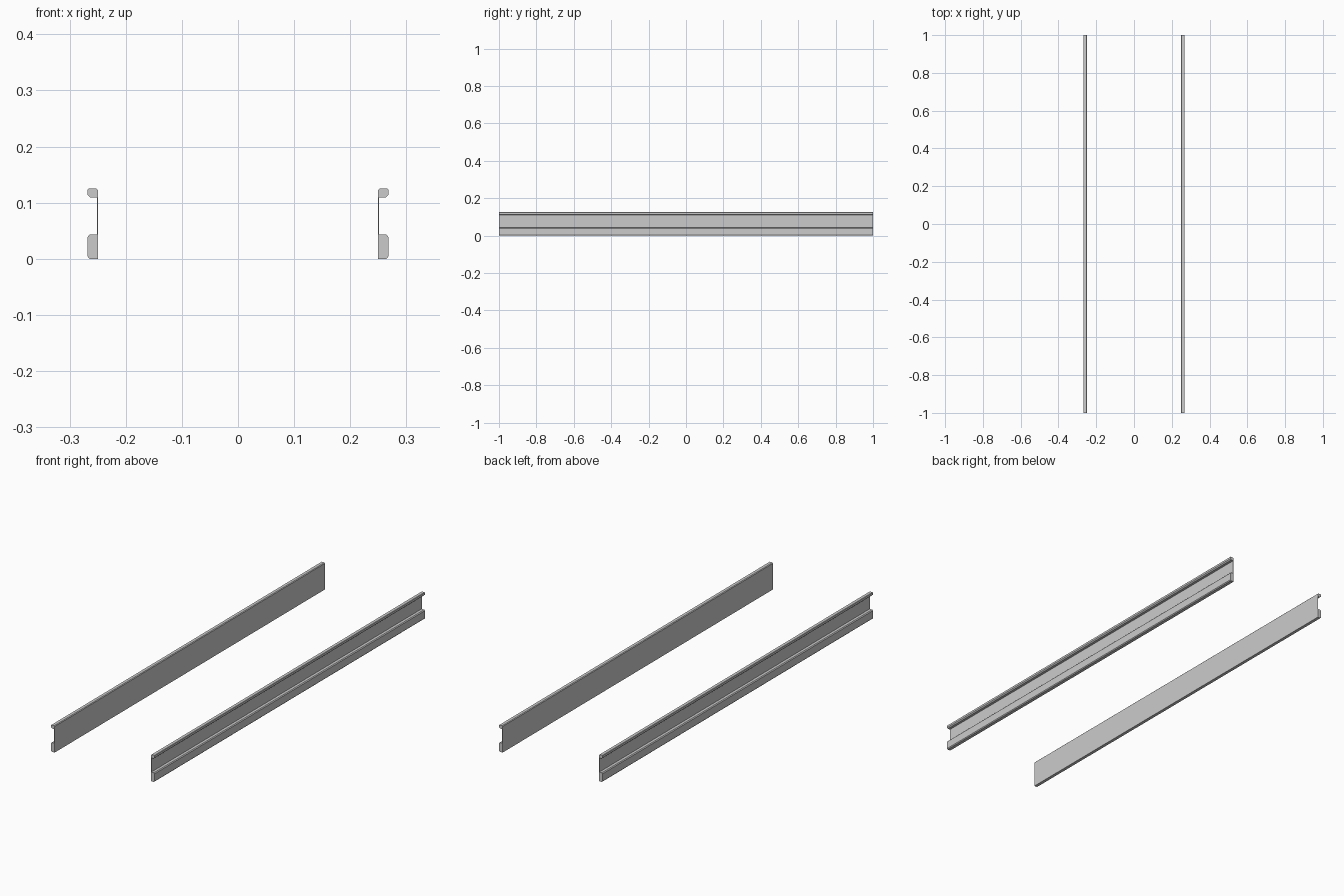
import bpy
import bmesh

if "Cube" in bpy.data.objects:
    bpy.data.objects.remove(bpy.data.objects["Cube"])

# Right rail cross-section (x, z): thin web flush with the inner face, two outer flanges
PROFILE = [
    (0.2495, 0.0), (0.2645, 0.0), (0.268, 0.004),       # lower flange
    (0.268, 0.039), (0.2645, 0.043), (0.2515, 0.043),
    (0.2515, 0.109), (0.263, 0.109), (0.268, 0.114),    # web and upper flange
    (0.268, 0.1235), (0.2665, 0.125), (0.2525, 0.125), (0.2495, 0.122),
]


def make_rail(name, side):
    """Extrude the profile along y; side = -1 mirrors it to the left."""
    bm = bmesh.new()
    face = bm.faces.new([bm.verts.new((side * x, -1.0, z)) for x, z in PROFILE])
    ext = bmesh.ops.extrude_face_region(bm, geom=[face], use_keep_orig=True)
    moved = [v for v in ext["geom"] if isinstance(v, bmesh.types.BMVert)]
    bmesh.ops.translate(bm, verts=moved, vec=(0, 2.0, 0))
    bmesh.ops.recalc_face_normals(bm, faces=bm.faces[:])
    mesh = bpy.data.meshes.new(name)
    bm.to_mesh(mesh)
    bm.free()
    bpy.context.collection.objects.link(bpy.data.objects.new(name, mesh))


# Pair of mirrored rails
make_rail("right_rail", 1)
make_rail("left_rail", -1)
